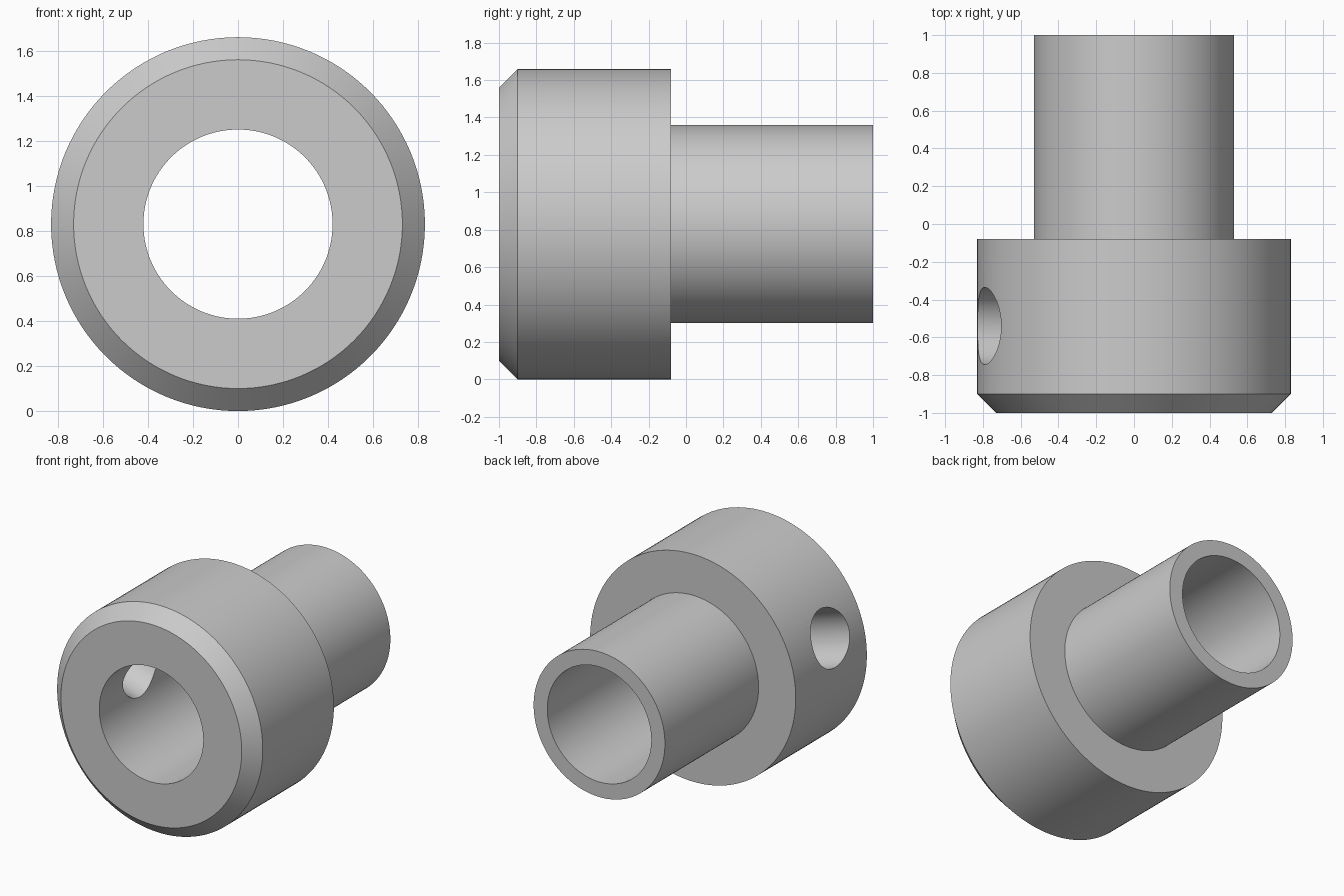
import bpy, bmesh
from math import radians, cos, sin, pi
from mathutils import Vector, Matrix

cube = bpy.data.objects.get("Cube")
if cube:
    bpy.data.objects.remove(cube, do_unlink=True)

AXIS_Z = 0.83
SEGMENTS = 128

# Single plain metal colour
metal = bpy.data.materials.new("grey_metal")
metal.use_nodes = True
colour = (0.6, 0.6, 0.6, 1)
metal.diffuse_color = colour
metal.node_tree.nodes["Principled BSDF"].inputs["Base Color"].default_value = colour


def add_object(name, bm):
    bmesh.ops.recalc_face_normals(bm, faces=bm.faces)
    mesh = bpy.data.meshes.new(name)
    bm.to_mesh(mesh)
    bm.free()
    mesh.materials.append(metal)
    obj = bpy.data.objects.new(name, mesh)
    bpy.context.collection.objects.link(obj)
    return obj


def lathe(name, profile):
    """Turn a closed (radius, y) profile around the long axis."""
    bm = bmesh.new()
    rings = []
    for i in range(SEGMENTS):
        a = 2 * pi * i / SEGMENTS
        rings.append([bm.verts.new((r * cos(a), y, AXIS_Z + r * sin(a)))
                      for r, y in profile])
    n = len(profile)
    for i, ring in enumerate(rings):
        after = rings[(i + 1) % SEGMENTS]
        for j in range(n):
            k = (j + 1) % n
            bm.faces.new((ring[j], ring[k], after[k], after[j]))
    return add_object(name, bm)


# Chamfered collar with narrower tube, bored right through
body = lathe("collar_and_tube", [
    (0.42, -1), (0.73, -1), (0.83, -0.9), (0.83, -0.08),
    (0.53, -0.08), (0.53, 1), (0.42, 1)])

# Radial set-screw hole through one side of the collar only
tilt = radians(17.8)
direction = Vector((-cos(tilt), 0, sin(tilt)))
centre = Vector((0, -0.54, AXIS_Z)) + direction * 0.6
turn = direction.to_track_quat('Z', 'Y').to_matrix().to_4x4()
bm = bmesh.new()
bmesh.ops.create_cone(bm, cap_ends=True, segments=64, radius1=0.205, radius2=0.205,
                      depth=0.9, matrix=Matrix.Translation(centre) @ turn)
cutter = add_object("screw_hole_cutter", bm)
cutter.hide_render = True

bpy.context.view_layer.objects.active = body
for obj in bpy.context.selected_objects:
    obj.select_set(False)
body.select_set(True)
cut = body.modifiers.new("screw_hole", 'BOOLEAN')
cut.operation = 'DIFFERENCE'
cut.solver = 'EXACT'
cut.object = cutter
bpy.ops.object.modifier_apply(modifier=cut.name)
bpy.data.objects.remove(cutter, do_unlink=True)

# Smooth round walls, crisp rims
bpy.ops.object.shade_smooth_by_angle(angle=radians(30))
